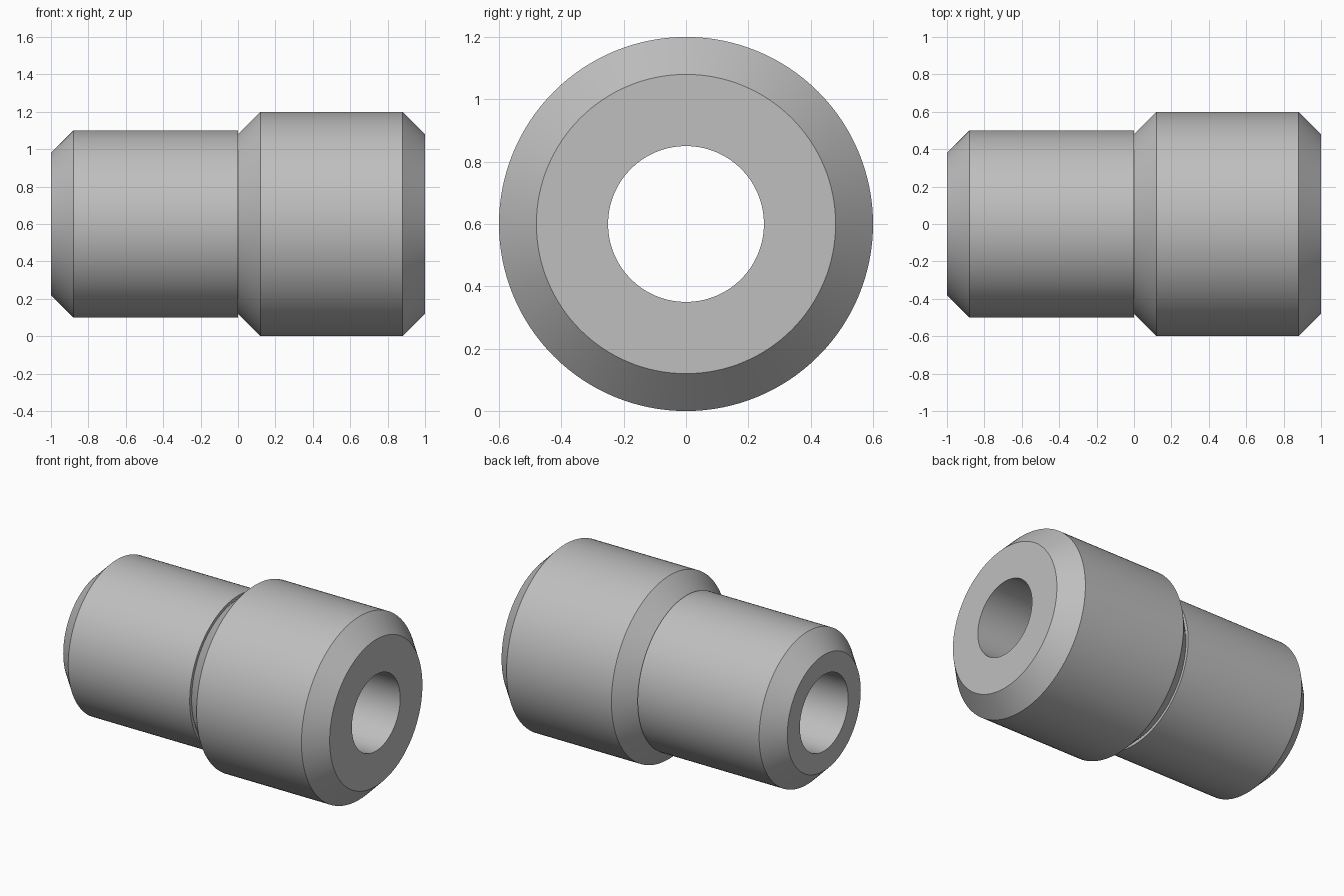
import bpy
import bmesh
from math import pi, radians
from mathutils import Matrix, Vector

if "Cube" in bpy.data.objects:
    bpy.data.objects.remove(bpy.data.objects["Cube"], do_unlink=True)

AXIS_HEIGHT = 0.6
SEGMENTS = 128
BORE = 0.25
CHAMFER = 0.12
BODY, COLLAR = 0.5, 0.6

# Plain grey metal
grey = bpy.data.materials.new("plain grey")
grey.use_nodes = True
colour = (0.52, 0.52, 0.52, 1)
grey.diffuse_color = colour
grey.node_tree.nodes["Principled BSDF"].inputs["Base Color"].default_value = colour


def lathe(name, profile):
    """Spin a closed (x, radius) profile around the long axis."""
    bm = bmesh.new()
    verts = [bm.verts.new((x, 0, r)) for x, r in profile]
    edges = [bm.edges.new((a, b)) for a, b in zip(verts, verts[1:] + verts[:1])]
    bmesh.ops.spin(bm, geom=verts + edges, cent=(0, 0, 0), axis=(1, 0, 0),
                   angle=2 * pi, steps=SEGMENTS, use_merge=True)
    bmesh.ops.remove_doubles(bm, verts=bm.verts, dist=0.0001)
    bmesh.ops.recalc_face_normals(bm, faces=bm.faces)
    bmesh.ops.transform(bm, matrix=Matrix.Translation(Vector((0, 0, AXIS_HEIGHT))),
                        verts=bm.verts)
    mesh = bpy.data.meshes.new(name)
    bm.to_mesh(mesh)
    bm.free()
    mesh.materials.append(grey)
    obj = bpy.data.objects.new(name, mesh)
    bpy.context.collection.objects.link(obj)
    bpy.ops.object.select_all(action="DESELECT")
    obj.select_set(True)
    bpy.context.view_layer.objects.active = obj
    bpy.ops.object.shade_smooth_by_angle(angle=radians(30))
    return obj


# Stepped sleeve: narrow body, shallow lip at the joint, wide collar, through bore
lathe("stepped_sleeve", [
    (-1, BORE),
    (-1, BODY - CHAMFER),
    (-1 + CHAMFER, BODY),
    (0, BODY),
    (0, COLLAR - CHAMFER),
    (CHAMFER, COLLAR),
    (1 - CHAMFER, COLLAR),
    (1, COLLAR - CHAMFER),
    (1, BORE),
])
